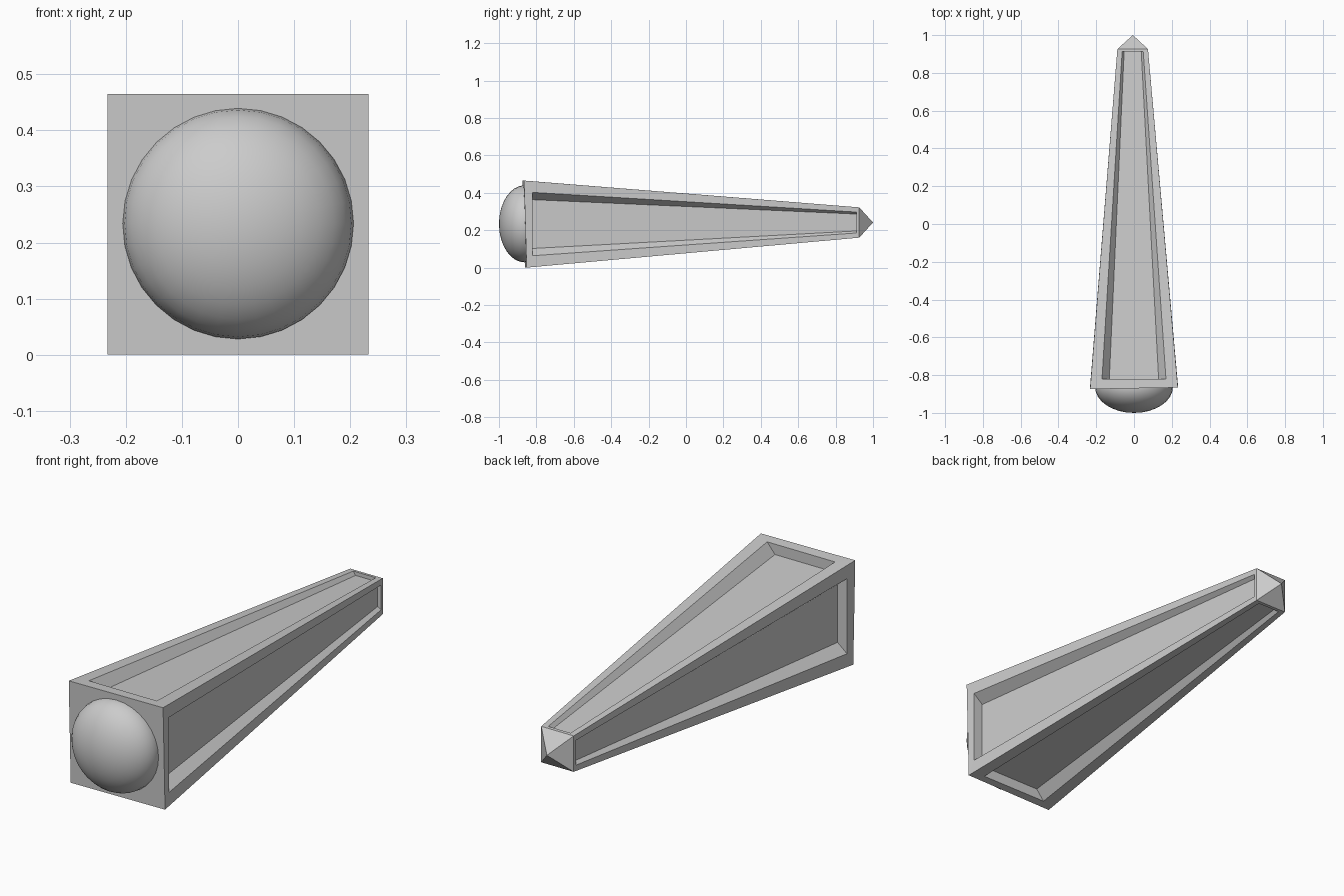
import bpy, bmesh, math
from mathutils import Vector

if "Cube" in bpy.data.objects:
    bpy.data.objects.remove(bpy.data.objects["Cube"])

Y0, Y1 = -0.863, 0.926          # base and tip of the shaft
C0, C1 = Vector((0, 0.2325)), Vector((-0.007, 0.241))
H0, H1 = 0.2325, 0.081


def point(y, u, v):
    """Point at station y; u, v are fractions of the local half width."""
    t = (y - Y0) / (Y1 - Y0)
    c, h = C0.lerp(C1, t), H0 + (H1 - H0) * t
    return Vector((c.x + h * u, y, c.y + h * v))


# Tapered shaft with a recessed panel on each of four sides
bm = bmesh.new()
corners = [(-1, -1), (1, -1), (1, 1), (-1, 1)]
base, tip = [], []
for u, v in corners:
    p = point(Y0, u, v)
    p.y += 0.004 * u - 0.007 * v     # slightly skewed base
    base.append(bm.verts.new(p))
    tip.append(bm.verts.new(point(Y1, u, v)))
bm.faces.new(base)


def side_ring(k, half0, half1, depth0, depth1, y0=-0.82, y1=0.912):
    """Four verts on side k, given half widths and depths at both ends."""
    a, b = Vector(corners[k]), Vector(corners[(k + 1) % 4])
    n, t = (a + b) / 2, (b - a) / 2
    ring = []
    for y, half, depth, s in ((y0, half0, depth0, -1), (y0, half0, depth0, 1),
                              (y1, half1, depth1, 1), (y1, half1, depth1, -1)):
        q = n * (1 - depth) + t * half * s
        ring.append(bm.verts.new(point(y, q.x, q.y)))
    return ring


for k in range(4):
    j = (k + 1) % 4
    frame = [base[k], base[j], tip[j], tip[k]]
    rim = side_ring(k, 0.74, 0.68, 0, 0)
    floor = side_ring(k, 0.57, 0.55, 0.205, 0.205)
    for outer, inner in ((frame, rim), (rim, floor)):
        for i in range(4):
            m = (i + 1) % 4
            bm.faces.new((outer[i], outer[m], inner[m], inner[i]))
    bm.faces.new(floor)

# Pyramid point
apex = bm.verts.new((-0.006, 1.0, 0.241))
for k in range(4):
    bm.faces.new((tip[k], tip[(k + 1) % 4], apex))
bmesh.ops.recalc_face_normals(bm, faces=bm.faces)
mesh = bpy.data.meshes.new("tapered_shaft")
bm.to_mesh(mesh)
bm.free()
bpy.context.collection.objects.link(bpy.data.objects.new("tapered_shaft", mesh))

# Flattened dome on the wide end
bpy.ops.mesh.primitive_uv_sphere_add(segments=32, ring_count=16, radius=1,
                                     location=(0, -0.863, 0.234),
                                     rotation=(math.pi / 2, 0, 0))
dome = bpy.context.object
dome.name = "end_dome"
dome.scale = (0.206, 0.206, 0.137)
bm = bmesh.new()
bm.from_mesh(dome.data)
bmesh.ops.delete(bm, geom=[v for v in bm.verts if v.co.z < -0.25], context='VERTS')
bm.to_mesh(dome.data)
bm.free()
bpy.ops.object.shade_smooth()
